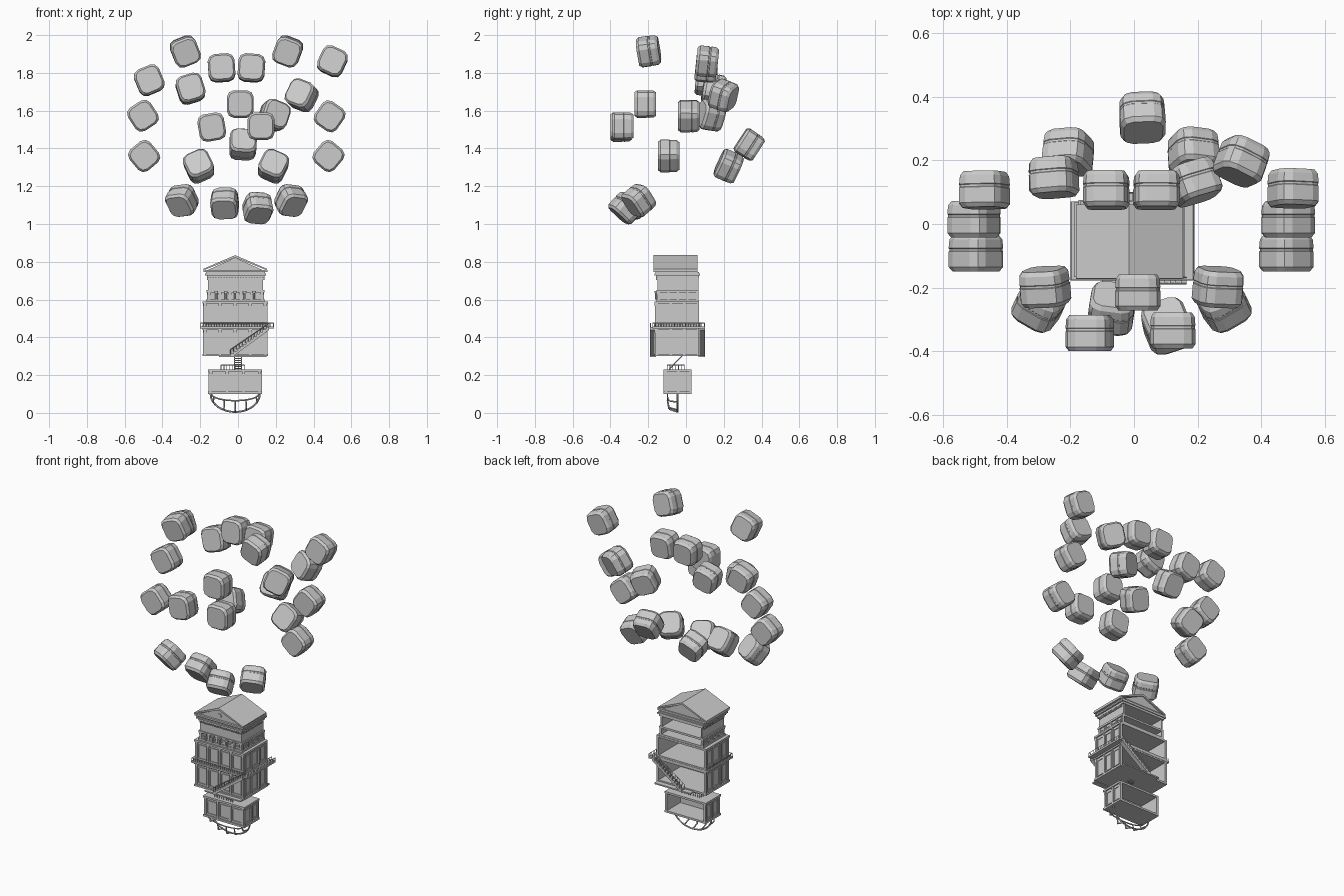
import bpy, bmesh
from math import sin, cos, pi, radians
from mathutils import Vector, Matrix

if "Cube" in bpy.data.objects:
    bpy.data.objects.remove(bpy.data.objects["Cube"])

CX = -0.015  # centre line of the house


def finish(name, bm):
    bmesh.ops.recalc_face_normals(bm, faces=bm.faces)
    me = bpy.data.meshes.new(name)
    bm.to_mesh(me)
    bm.free()
    ob = bpy.data.objects.new(name, me)
    bpy.context.collection.objects.link(ob)
    return ob


def boxes(name, items):
    """items: (x0, x1, y0, y1, z0, z1)"""
    bm = bmesh.new()
    for x0, x1, y0, y1, z0, z1 in items:
        m = Matrix.Translation(((x0 + x1) / 2, (y0 + y1) / 2, (z0 + z1) / 2)) @ \
            Matrix.Diagonal((x1 - x0, y1 - y0, z1 - z0, 1))
        bmesh.ops.create_cube(bm, size=1, matrix=m)
    return finish(name, bm)


def rods(name, pairs, r, sides=6):
    bm = bmesh.new()
    for p, q in pairs:
        p, q = Vector(p), Vector(q)
        d = q - p
        m = Matrix.Translation((p + q) / 2) @ d.to_track_quat('Z', 'Y').to_matrix().to_4x4()
        bmesh.ops.create_cone(bm, cap_ends=True, segments=sides, radius1=r, radius2=r,
                              depth=d.length, matrix=m)
    return finish(name, bm)


def prism(name, pts, y0, y1):
    """Extrude an x-z outline along y."""
    bm = bmesh.new()
    f = bm.faces.new([bm.verts.new((x, y0, z)) for x, z in pts])
    g = bmesh.ops.extrude_face_region(bm, geom=[f])
    bmesh.ops.translate(bm, vec=(0, y1 - y0, 0),
                        verts=[v for v in g['geom'] if isinstance(v, bmesh.types.BMVert)])
    return finish(name, bm)


# One storey: walls on three sides, open at the back, pilasters and framed windows
def storey(name, x0, x1, y0, y1, z0, z1, nx, ny, t=0.008, pw=0.011):
    boxes(name + "_walls", [(x0, x1, y0, y0 + t, z0, z1),
                            (x0, x0 + t, y0, y1, z0, z1), (x1 - t, x1, y0, y1, z0, z1)])
    boxes(name + "_slabs", [(x0 - .008, x1 + .008, y0 - .008, y1, z0, z0 + .012),
                            (x0 - .008, x1 + .008, y0 - .008, y1, z1 - .012, z1)])
    pil, frames = [], []
    a, b, e = z0 + .012, z1 - .012, .006
    for i in range(nx + 1):
        c = x0 + pw / 2 + (x1 - x0 - pw) * i / nx
        pil.append((c - pw / 2, c + pw / 2, y0 - e, y0, a, b))
        pil.append((c - pw * .75, c + pw * .75, y0 - e - .002, y0, b - .012, b))
        if i < nx:
            l, r = c + pw / 2 + .005, c + (x1 - x0 - pw) / nx - pw / 2 - .005
            frames += [(l, l + .004, y0 - .003, y0, a + .01, b - .015),
                       (r - .004, r, y0 - .003, y0, a + .01, b - .015),
                       (l, r, y0 - .004, y0, b - .019, b - .013), (l, r, y0 - .004, y0, a + .008, a + .014)]
    for i in range(ny + 1):
        c = y0 + pw / 2 + (y1 - y0 - pw) * i / ny
        l, r = c + pw / 2 + .005, c + (y1 - y0 - pw) / ny - pw / 2 - .005
        for xa, s in ((x0, -1), (x1, 1)):
            pil.append((*sorted((xa, xa + s * e)), c - pw / 2, c + pw / 2, a, b))
            if i < ny:
                xx = sorted((xa, xa + s * .004))
                frames += [(*xx, l, l + .004, a + .01, b - .015), (*xx, r - .004, r, a + .01, b - .015),
                           (*xx, l, r, b - .019, b - .013), (*xx, l, r, a + .008, a + .014)]
    boxes(name + "_pilasters", pil)
    boxes(name + "_window_frames", frames)


def fence(name, pts, h, step=.014):
    """Posts and top rail along a path of points."""
    pairs = []
    for p, q in zip(pts, pts[1:]):
        p, q = Vector(p), Vector(q)
        n = max(1, int((q - p).length / step))
        up = Vector((0, 0, h))
        pairs.append((p + up, q + up))
        pairs += [(p.lerp(q, i / n), p.lerp(q, i / n) + up) for i in range(n + 1)]
    rods(name, pairs, .0018, 4)


# Storeys of the house
storey("cabin", -.15, .12, -.112, .03, .10, .23, 3, 2)
storey("first_floor", -.18, .15, -.158, .068, .30, .45, 4, 3)
storey("second_floor", -.18, .15, -.158, .068, .455, .59, 4, 3)
storey("third_floor", -.158, .132, -.148, .065, .59, .65, 5, 4)

# Balcony with railings
boxes("balcony", [(-.20, .19, -.178, .07, .447, .458), (.15, .19, -.178, .10, .447, .458)])
fence("balcony_railing", [(-.198, .068, .458), (-.198, -.176, .458), (.188, -.176, .458),
                          (.188, .098, .458)], .018)

# Third floor columns with capitals
cols, caps = [], []
for i in range(5):
    x = -.115 + i * .05
    cols.append(((x, -.157, .60), (x, -.157, .64)))
    caps.append((x - .01, x + .01, -.167, -.148, .635, .645))
rods("front_columns", cols, .006, 10)
boxes("column_capitals", caps)

# Entablature (hollow, open back) and stepped cornices
boxes("entablature", [(-.158, .132, -.152, -.142, .65, .72), (-.158, -.148, -.152, .065, .65, .72),
                      (.122, .132, -.152, .065, .65, .72)])
boxes("cornice", [(-.165, .139, -.16, .07, .715, .728), (-.175, .148, -.168, .075, .728, .737),
                  (-.17, .143, -.162, .07, .737, .746), (-.182, .155, -.173, .062, .746, .757)])
boxes("dentils", [(-.157 + i * .0146, -.150 + i * .0146, -.159, -.150, .703, .715) for i in range(20)] +
      [(x, x + .008, -.145 + i * .0146, -.138 + i * .0146, .703, .715)
       for i in range(14) for x in (-.165, .131)])

# Pediment roof
hw = .168
prism("pediment_wall", [(CX - hw + .02, .755), (CX + hw - .02, .755), (CX, .822)], -.160, .055)
prism("gable_roof", [(CX - hw, .755), (CX - hw, .763), (CX, .835), (CX + hw, .763), (CX + hw, .755),
                     (CX, .822)], -.172, .062)
bm = bmesh.new()
bmesh.ops.create_cone(bm, cap_ends=True, segments=12, radius1=.014, radius2=.014, depth=.008,
                      matrix=Matrix.Translation((CX, -.162, .782)) @ Matrix.Rotation(pi / 2, 4, 'X'))
finish("pediment_medallion", bm)


# Front and back staircases rising to the balcony
def stairs(name, y0, y1, n=12):
    xa, xb, za, zb = -.04, .165, .302, .455
    dx, dz = (xb - xa) / n, (zb - za) / n
    pts = [(xa, za)]
    for i in range(n):
        pts += [(xa + i * dx, za + (i + 1) * dz), (xa + (i + 1) * dx, za + (i + 1) * dz)]
    pts += [(xb, zb - .016), (xa + .018, za)]
    prism(name, pts, y0, y1)
    for k, y in (("a", y0 + .002), ("b", y1 - .002)):
        fence(name + "_rail_" + k, [(xa, y, za + dz), (xb, y, zb)], .02, .018)


stairs("front_stairs", -.19, -.166)
stairs("back_stairs", .072, .10)
boxes("stair_landings", [(-.10, .15, -.19, -.158, .296, .304), (-.10, .15, .066, .10, .296, .304)])

# Ladder and roof fence above the cabin
lad = []
for x in (-.018, .018):
    lad.append(((x, -.09, .23), (x, -.02, .303)))
for i in range(7):
    t = (i + .5) / 7
    lad.append(((-.018, -.09 + .07 * t, .23 + .073 * t), (.018, -.09 + .07 * t, .23 + .073 * t)))
rods("ladder", lad, .003)
fence("cabin_roof_fence", [(.035, -.10, .23), (-.09, -.10, .23), (-.09, -.01, .23), (.035, -.01, .23)], .024)


# Curved frame below the cabin
def arc(rx, rz, y, ztop, n=20):
    return [Vector((CX - rx * cos(pi * i / n), y, ztop - rz * sin(pi * i / n))) for i in range(n + 1)]


outer, inner = arc(.13, .095, -.045, .10), arc(.125, .035, -.098, .10)
rods("keel_outer_arc", list(zip(outer, outer[1:])), .005)
rods("keel_inner_arc", list(zip(inner, inner[1:])), .004)
struts = []
for i in (3, 7, 10, 13, 17):
    a, b = inner[i], outer[i]
    m = Vector((b.x, a.y + .008, b.z + (a.z - b.z) * .25))
    struts += [(a, m), (m, b)]
rods("keel_struts", struts, .004)

# Balloons: chamfered cushions with a seam, built from rings along y
bm = bmesh.new()
hx, hz = .071, .073
quarter = [(hx, hz - .036), (hx - .011, hz - .011), (hx - .036, hz)]
ring = quarter + [(-x, z) for x, z in reversed(quarter)]
ring += [(-x, -z) for x, z in ring]
rings = []
for y, s in ((-.057, .86), (-.043, 1), (.005, 1), (.007, .975), (.014, .975), (.016, 1), (.043, .97), (.057, .84)):
    rings.append([bm.verts.new((x * s, y, z * s)) for x, z in ring])
for a, b in zip(rings, rings[1:]):
    for i in range(12):
        bm.faces.new((a[i], a[(i + 1) % 12], b[(i + 1) % 12], b[i]))
bm.faces.new(rings[0])
bm.faces.new(rings[-1])
first = finish("balloon", bm)

# x, y, z, tilt, roll (clockwise from the front), yaw
PLACES = [
    (-.28, -.198, 1.915, 8, -22, 5), (.264, -.198, 1.915, 8, 21, -5), (.50, .112, 1.86, -6, 25, 0),
    (-.087, .107, 1.825, -6, -4, 0), (.071, .107, 1.825, -6, 4, 0), (-.47, .107, 1.76, -4, -23, 0),
    (-.252, .147, 1.715, -10, -17, 2), (.338, .198, 1.68, -20, 20, -20), (-.503, .015, 1.573, 0, -33, 0),
    (.485, .015, 1.57, 0, 35, 0), (.012, -.215, 1.635, 0, 0, 0), (-.139, -.343, 1.513, 0, -10, 0),
    (.122, -.335, 1.518, 0, 0, 0), (.19, .132, 1.575, -10, 22, 20), (.026, .335, 1.42, -33, 3, 4),
    (-.497, -.092, 1.36, 0, -40, 0), (.479, -.092, 1.36, 0, 40, 0), (-.207, .225, 1.305, -24, -26, -6),
    (.187, .227, 1.305, -24, 26, 4)]
PLACES += [(-.296, -.25, 1.125, 38, -8, -25), (-.07, -.265, 1.11, 40, -2, -6),
           (.104, -.32, 1.085, 48, 8, 12), (.28, -.25, 1.125, 38, 8, 25)]
for i, (x, y, z, rx, ry, rz) in enumerate(PLACES):
    ob = first if i == 0 else bpy.data.objects.new("balloon_%02d" % i, first.data)
    if i:
        bpy.context.collection.objects.link(ob)
    ob.rotation_mode = 'YXZ'
    ob.rotation_euler = (radians(rx), radians(ry), radians(rz))
    ob.location = (x, y, z)
